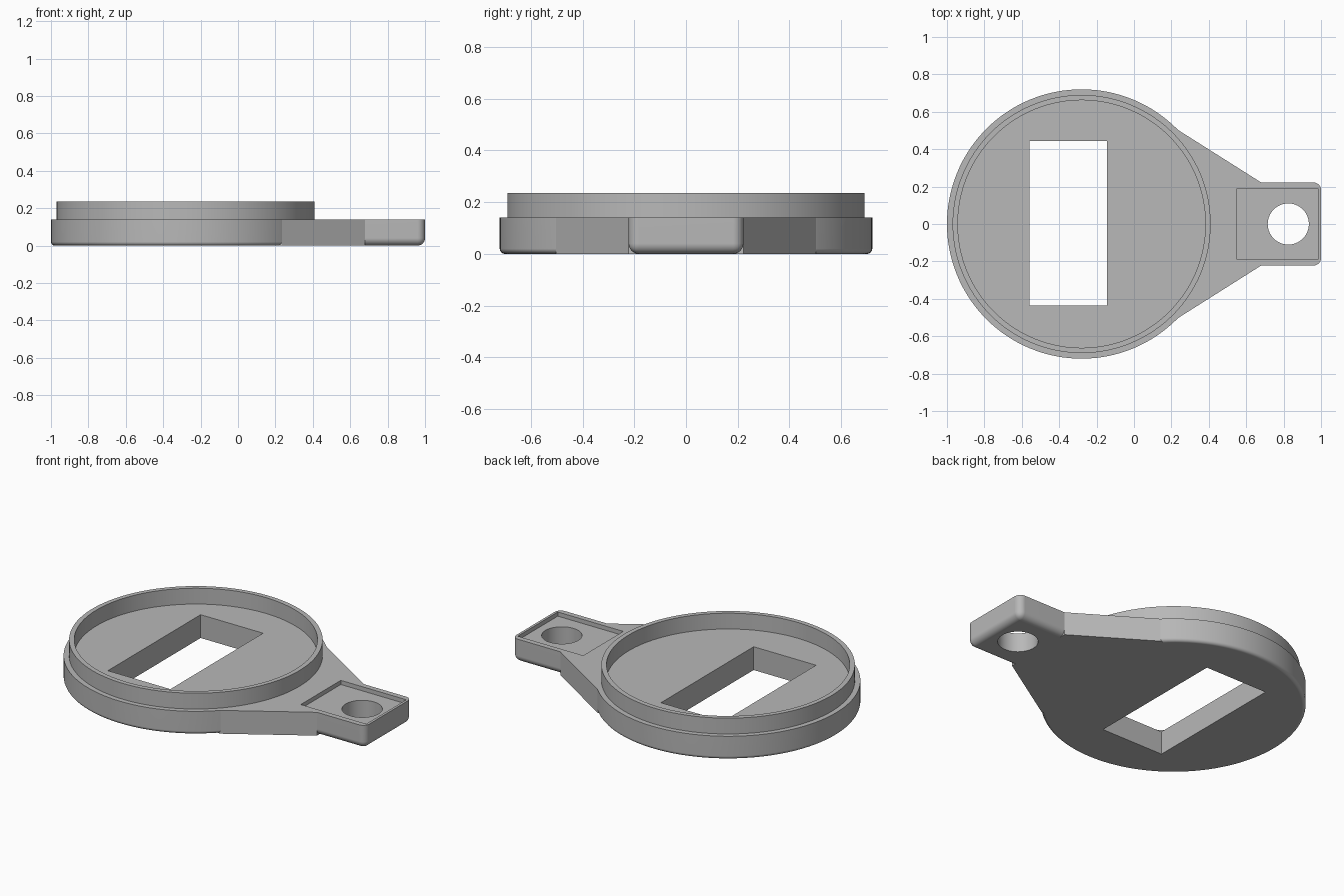
import bpy, bmesh
from math import cos, sin, pi, radians

if "Cube" in bpy.data.objects:
    bpy.data.objects.remove(bpy.data.objects["Cube"])

TOP = 0.14          # height of the base plate
CX = -0.28          # centre of the round dial

grey = bpy.data.materials.new("mid grey")
grey.use_nodes = True
colour = (0.48, 0.48, 0.48, 1)
grey.diffuse_color = colour
grey.node_tree.nodes["Principled BSDF"].inputs["Base Color"].default_value = colour


def finish(bm, name):
    bmesh.ops.remove_doubles(bm, verts=bm.verts, dist=1e-5)
    bmesh.ops.recalc_face_normals(bm, faces=bm.faces)
    mesh = bpy.data.meshes.new(name)
    bm.to_mesh(mesh)
    bm.free()
    mesh.materials.append(grey)
    obj = bpy.data.objects.new(name, mesh)
    bpy.context.collection.objects.link(obj)
    return obj


def prism(name, points, z0, z1):
    """Extrude a flat outline from z0 to z1."""
    bm = bmesh.new()
    face = bm.faces.new([bm.verts.new((x, y, z0)) for x, y in points])
    up = bmesh.ops.extrude_face_region(bm, geom=[face])["geom"]
    for v in up:
        if isinstance(v, bmesh.types.BMVert):
            v.co.z = z1
    return finish(bm, name)


def rect(x0, x1, y0, y1):
    return [(x0, y0), (x1, y0), (x1, y1), (x0, y1)]


def circle(x, y, r, n):
    return [(x + r * cos(2 * pi * i / n), y + r * sin(2 * pi * i / n)) for i in range(n)]


def lathe(name, profile, closed, steps=128):
    """Turn a radius/height profile around the dial axis."""
    bm = bmesh.new()
    rings = [[bm.verts.new((x, y, z)) for x, y in circle(CX, 0, r, steps)] for r, z in profile]
    pairs = list(zip(rings, rings[1:]))
    if closed:
        pairs.append((rings[-1], rings[0]))
    else:
        bm.faces.new(rings[0])
        bm.faces.new(rings[-1])
    for a, b in pairs:
        for i in range(steps):
            j = (i + 1) % steps
            bm.faces.new((a[i], a[j], b[j], b[i]))
    return finish(bm, name)


def combine(target, other, operation):
    """Apply a boolean and remove the helper."""
    other.hide_render = True
    mod = target.modifiers.new(operation, "BOOLEAN")
    mod.operation, mod.object, mod.solver = operation, other, "EXACT"
    bpy.context.view_layer.objects.active = target
    bpy.ops.object.modifier_apply(modifier=mod.name)
    bpy.data.objects.remove(other)


# Round base plate with a small rounded lower edge
R, F = 0.72, 0.02
fillet = [(R - F + F * sin(a), F - F * cos(a)) for a in (i * pi / 12 for i in range(7))]
base = lathe("base_plate", fillet + [(R, TOP)], False)

# Tapered neck between plate and tab
neck = prism("neck", [(0, -0.5), (0.235, -0.503), (0.68, -0.222),
                      (0.68, 0.222), (0.235, 0.503), (0, 0.5)], 0, TOP)

# Tab with rounded outer corners and lower edges
tab = prism("tab", rect(0.5, 1, -0.222, 0.222), 0, TOP)
bm = bmesh.new()
bm.from_mesh(tab.data)
rounded = []
for e in bm.edges:
    a, b = (v.co for v in e.verts)
    mid = (a + b) / 2
    outer_corner = mid.x > 0.99 and abs(a.z - b.z) > 0.1
    lower = mid.z < 0.01 and mid.x > 0.6
    if outer_corner or lower:
        rounded.append(e)
rounded.extend(e for e in bm.edges if e not in rounded
               and all(v.co.z < 0.01 for v in e.verts) and abs(e.verts[0].co.x - e.verts[1].co.x) > 0.1)
bmesh.ops.bevel(bm, geom=rounded, offset=0.04, segments=6, profile=0.5, affect="EDGES")
bm.to_mesh(tab.data)
bm.free()

combine(base, neck, "UNION")
combine(base, tab, "UNION")

# Openings: window, shallow tab recess and round hole
combine(base, prism("window_cutter", rect(-0.56, -0.145, -0.435, 0.445), -0.1, 0.3), "DIFFERENCE")
combine(base, prism("recess_cutter", rect(0.55, 0.985, -0.19, 0.19), TOP - 0.025, 0.3), "DIFFERENCE")
combine(base, prism("hole_cutter", circle(0.825, 0, 0.11, 64), -0.1, 0.3), "DIFFERENCE")

# Thin raised rim around the dial
rim = lathe("raised_rim", [(0.69, TOP - 0.01), (0.69, 0.235), (0.662, 0.235), (0.662, TOP - 0.01)], True)

# Smooth curves, crisp edges
for obj in (base, rim):
    bpy.ops.object.select_all(action="DESELECT")
    obj.select_set(True)
    bpy.context.view_layer.objects.active = obj
    bpy.ops.object.shade_smooth_by_angle(angle=radians(30))
    weighted = obj.modifiers.new("even_shading", "WEIGHTED_NORMAL")
    weighted.keep_sharp = True
